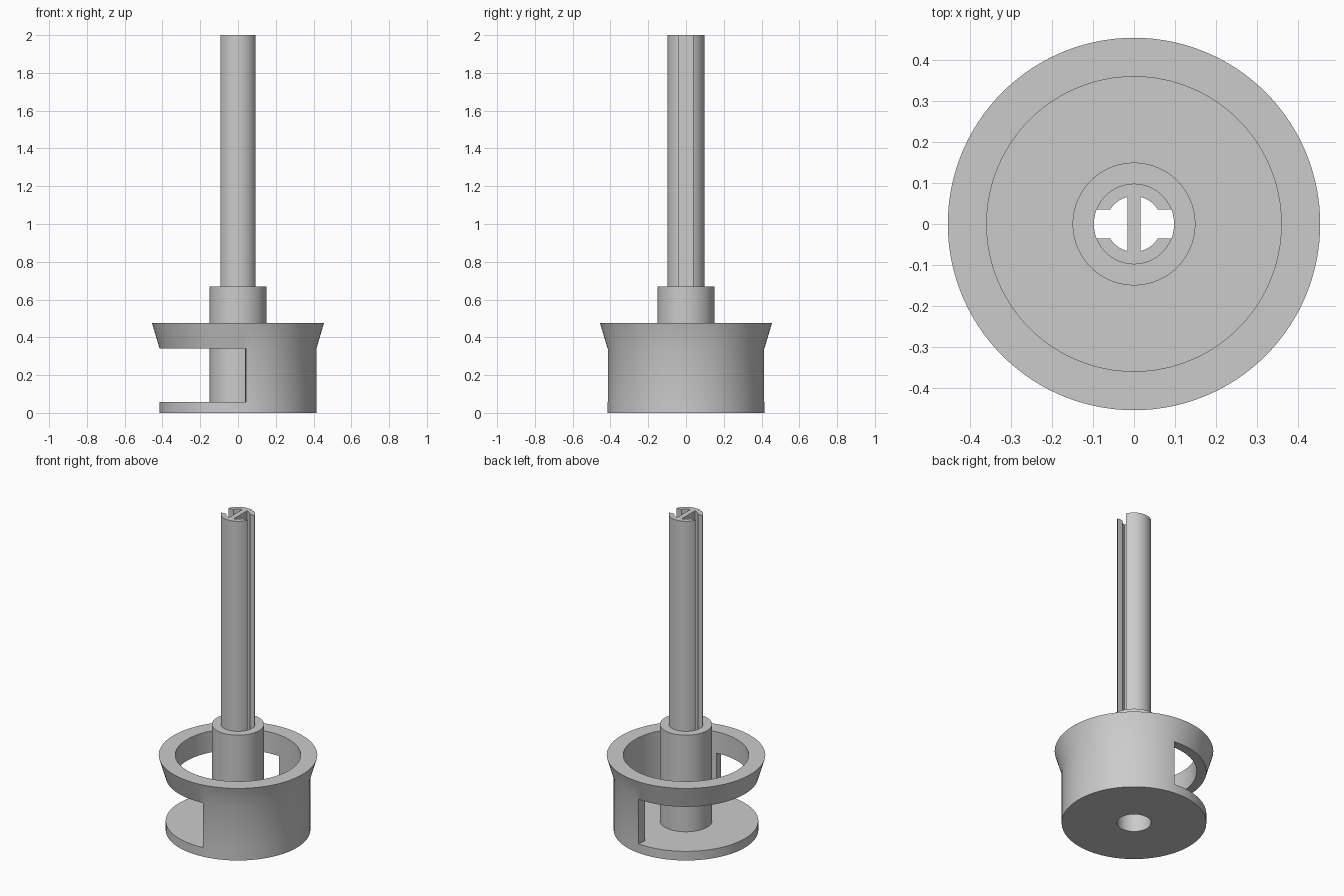
import bpy
import bmesh
from math import sin, cos, asin, acos, radians, pi

cube = bpy.data.objects.get("Cube")
if cube:
    bpy.data.objects.remove(cube, do_unlink=True)

grey = bpy.data.materials.new("plain_grey")
grey.use_nodes = True
colour = (0.6, 0.6, 0.6, 1)
grey.diffuse_color = colour
grey.node_tree.nodes["Principled BSDF"].inputs["Base Color"].default_value = colour


def finish(name, bm):
    """Turn a bmesh into a grey object with sharp edges kept."""
    bmesh.ops.remove_doubles(bm, verts=bm.verts, dist=1e-5)
    bmesh.ops.recalc_face_normals(bm, faces=bm.faces)
    mesh = bpy.data.meshes.new(name)
    bm.to_mesh(mesh)
    bm.free()
    mesh.materials.append(grey)
    obj = bpy.data.objects.new(name, mesh)
    bpy.context.collection.objects.link(obj)
    bpy.ops.object.select_all(action="DESELECT")
    obj.select_set(True)
    bpy.context.view_layer.objects.active = obj
    bpy.ops.object.shade_smooth_by_angle(angle=radians(30))
    return obj


def polar(r, z, degrees):
    return (r * cos(radians(degrees)), r * sin(radians(degrees)), z)


def sweep(bm, edges, start, end, step=3):
    """Revolve profile edges around z between two angles."""
    for a in range(start, end, step):
        for p, q in edges:
            corners = [polar(*p, a), polar(*q, a), polar(*q, a + step), polar(*p, a + step)]
            bm.faces.new([bm.verts.new(c) for c in corners])


# Cup with floor, flared rim and hollow central hub
BORE, HUB, INNER, OUTER, FLARE = 0.098, 0.15, 0.36, 0.415, 0.455
FLOOR, LIP, RIM, HUB_TOP = 0.058, 0.34, 0.475, 0.67
OPEN_START, OPEN_END = 84, 276

out_low, out_high = (OUTER, FLOOR), (OUTER, LIP)
in_low, in_high = (INNER, FLOOR), (INNER, LIP)
base = [in_low, (HUB, FLOOR), (HUB, HUB_TOP), (BORE, HUB_TOP), (BORE, 0), (OUTER, 0), out_low]
rim = [out_high, (FLARE, RIM), (INNER, RIM), in_high]
shared = list(zip(base, base[1:])) + list(zip(rim, rim[1:]))
wall = [(out_low, out_high), (in_low, in_high)]
gap = [(out_low, in_low), (out_high, in_high)]

bm = bmesh.new()
sweep(bm, shared, 0, 360)
sweep(bm, gap, OPEN_START, OPEN_END)
sweep(bm, wall, OPEN_END, OPEN_START + 360)
# End faces of the wall beside the side opening
for a in (OPEN_START, OPEN_END):
    bm.faces.new([bm.verts.new(polar(*p, a)) for p in (out_low, out_high, in_high, in_low)])
finish("cup_and_hub", bm)

# Slotted tubular shaft with a central web
R_OUT, R_IN, SLOT, WEB = 0.0985, 0.068, 0.036, 0.016


def arc(r, a, b, n=16):
    return [(r * cos(a + (b - a) * i / n), r * sin(a + (b - a) * i / n)) for i in range(n + 1)]


quarter = arc(R_OUT, pi / 2, asin(SLOT / R_OUT)) + arc(R_IN, asin(SLOT / R_IN), acos(WEB / R_IN))
half = quarter + [(x, -y) for x, y in reversed(quarter)]
outline = half[:-1] + [(-x, -y) for x, y in half[:-1]]

bm = bmesh.new()
bottom = bm.faces.new([bm.verts.new((x, y, 0.6)) for x, y in outline])
top = bmesh.ops.extrude_face_region(bm, geom=[bottom], use_keep_orig=True)["geom"]
for v in top:
    if isinstance(v, bmesh.types.BMVert):
        v.co.z = 2
finish("slotted_shaft", bm)
